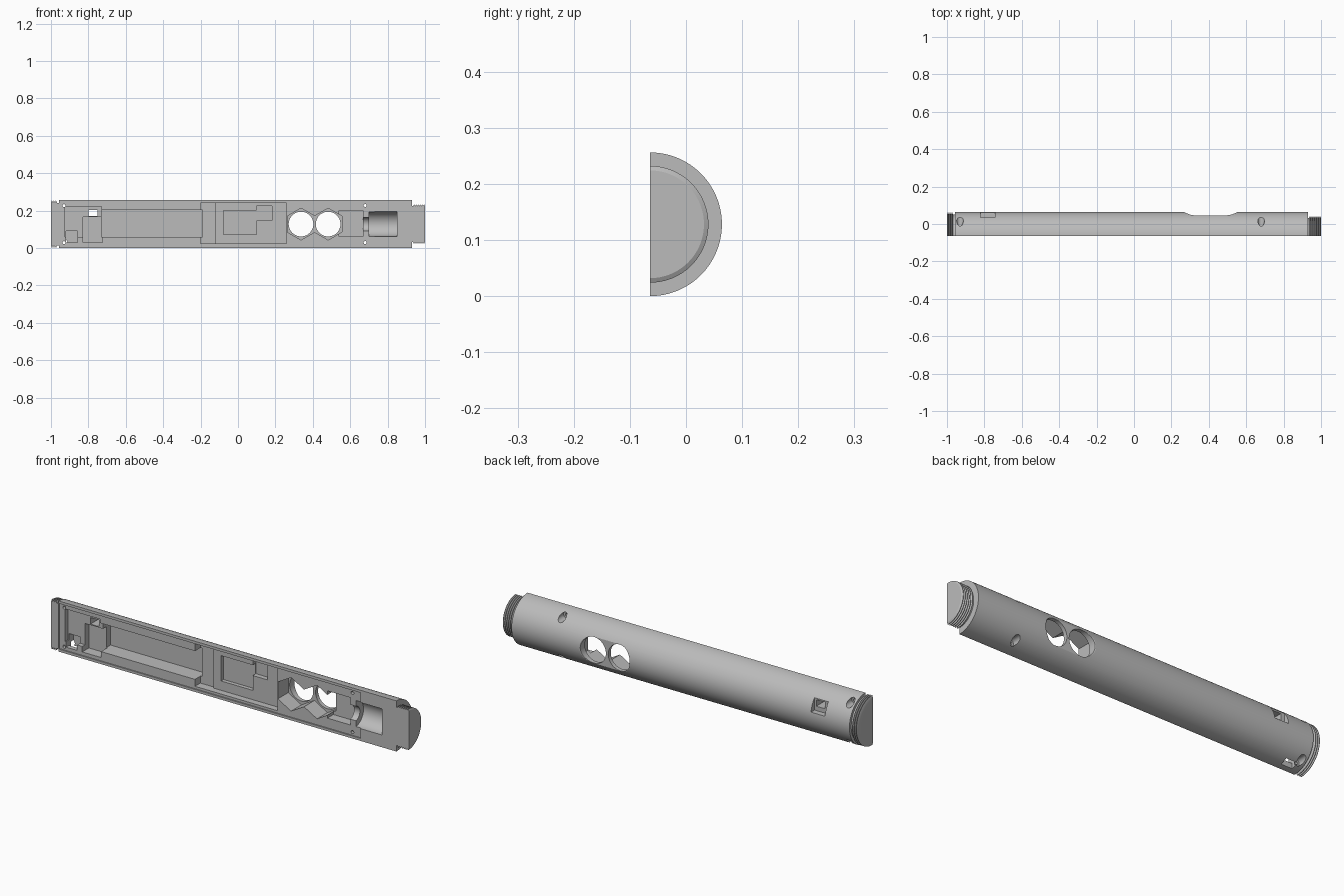
import bpy, bmesh, math
from mathutils import Matrix

old = bpy.data.objects.get("Cube")
if old:
    bpy.data.objects.remove(old, do_unlink=True)

R = 0.128        # tube radius
FACE = -0.064    # plane where the tube is split
OPEN = -0.12     # cutters start in front of the split plane
FLOOR = -0.058   # shallow recess level

grey = bpy.data.materials.new("plain grey")
grey.use_nodes = True
grey.diffuse_color = (0.5, 0.5, 0.5, 1)
grey.node_tree.nodes["Principled BSDF"].inputs["Base Color"].default_value = (0.5, 0.5, 0.5, 1)


def to_object(bm, name):
    bmesh.ops.recalc_face_normals(bm, faces=bm.faces)
    mesh = bpy.data.meshes.new(name)
    bm.to_mesh(mesh)
    bm.free()
    mesh.materials.append(grey)
    obj = bpy.data.objects.new(name, mesh)
    bpy.context.collection.objects.link(obj)
    return obj


def half_lathe(name, profile, steps=64):
    """Sweep an (x, radius) profile half a turn and close the flat side."""
    bm = bmesh.new()
    rows = []
    for i in range(steps + 1):
        a = math.pi * i / steps
        rows.append([bm.verts.new((x, FACE + r * math.sin(a), R + r * math.cos(a)))
                     for x, r in profile])
    ends = [bm.verts.new((profile[k][0], FACE, R)) for k in (0, -1)]
    for a, b in zip(rows, rows[1:]):
        for k in range(len(profile) - 1):
            bm.faces.new((a[k], a[k + 1], b[k + 1], b[k]))
        bm.faces.new((ends[0], a[0], b[0]))
        bm.faces.new((ends[1], b[-1], a[-1]))
    bm.faces.new([ends[0]] + rows[0] + [ends[1]] + rows[-1][::-1])
    return to_object(bm, name)


def thread(x0, x1, crest, root, turns):
    """Sawtooth ridges between two x positions."""
    pitch = (x1 - x0) / turns
    points = []
    for i in range(turns):
        x = x0 + i * pitch
        points += [(x, root), (x + pitch * 0.4, crest), (x + pitch * 0.6, crest)]
    return points + [(x1, root)]


cutters = []


def cut_box(x0, x1, y1, z0, z1, y0=OPEN):
    bm = bmesh.new()
    bmesh.ops.create_cube(bm, size=1)
    for v in bm.verts:
        v.co = (x1 if v.co.x > 0 else x0, y1 if v.co.y > 0 else y0, z1 if v.co.z > 0 else z0)
    cutters.append(to_object(bm, "pocket_cutter"))


def cut_round(axis, a, b, radius, u, v, sides=48):
    """Cylinder or prism along x (u=y, v=z) or along y (u=x, v=z)."""
    bm = bmesh.new()
    bmesh.ops.create_cone(bm, cap_ends=True, segments=sides, radius1=radius,
                          radius2=radius, depth=b - a)
    mid = (a + b) / 2
    if axis == "x":
        m = Matrix.Translation((mid, u, v)) @ Matrix.Rotation(math.pi / 2, 4, "Y")
    else:
        m = Matrix.Translation((u, mid, v)) @ Matrix.Rotation(math.pi / 2, 4, "X")
    bm.transform(m)
    cutters.append(to_object(bm, "round_cutter"))


def cut_prism(points, z0, z1):
    """Extrude an (x, y) outline upwards."""
    bm = bmesh.new()
    face = bm.faces.new([bm.verts.new((x, y, z0)) for x, y in points])
    top = bmesh.ops.extrude_face_region(bm, geom=[face])["geom"]
    bmesh.ops.translate(bm, vec=(0, 0, z1 - z0),
                        verts=[g for g in top if isinstance(g, bmesh.types.BMVert)])
    cutters.append(to_object(bm, "window_cutter"))


# Half tube with a threaded neck on each end
profile = (thread(-1, -0.968, 0.126, 0.114, 3) + [(-0.958, 0.114), (-0.958, R), (0.93, R), (0.93, 0.096)]
           + thread(0.936, 1, 0.104, 0.096, 6))
shell = half_lathe("half_tube_shell", profile)

# Shallow recess inside the rim
cut_box(-0.958, 0.73, FLOOR, 0.013, 0.243)

# Bores at both ends
cut_round("x", -1.1, -0.95, 0.092, FACE, R)
cut_round("x", 0.797, 1.1, 0.088, FACE, R)
cut_round("x", 0.7, 0.85, 0.066, FACE, R)
cut_round("x", 0.62, 0.75, 0.037, FACE, R)

# Switch bay at the left end
cut_box(-0.925, -0.73, -0.035, 0.058, 0.222)
cut_box(-0.83, -0.725, -0.005, 0.03, 0.165)
cut_box(-0.8, -0.752, 0.1, 0.17, 0.203)
cut_box(-0.92, -0.858, 0.0, 0.03, 0.09)
cut_box(-0.92, -0.858, 0.0, -0.02, 0.05, -0.035)

# Long trough and wide board bay
cut_box(-0.73, -0.19, 0.025, 0.06, 0.203)
cut_box(-0.2, -0.12, -0.015, 0.025, 0.24)
cut_box(-0.125, 0.26, -0.025, 0.025, 0.24)
cut_box(-0.077, 0.1, -0.005, 0.072, 0.2)
cut_box(0.1, 0.182, 0.0, 0.147, 0.225)

# Button seats, round windows and the bay next to them
for x in (0.337, 0.482):
    cut_round("y", OPEN, 0.025, 0.085, x, R, 6)
    cut_round("y", OPEN, 0.2, 0.066, x, R)
cut_box(0.54, 0.668, -0.01, 0.062, 0.2)

# Flattened outside face around the windows
cut_prism([(0.25, 0.075), (0.275, 0.06), (0.3, 0.05), (0.33, 0.045), (0.49, 0.045),
           (0.52, 0.05), (0.545, 0.06), (0.57, 0.075)], 0.0, 2 * R)

# Outside slot around the switch opening
cut_box(-0.82, -0.742, 0.1, 0.148, 0.212, 0.034)

# Screw holes with wider seats on the outside
for x in (-0.93, 0.68):
    for side in (-1, 1):
        z = R + side * 0.099
        cut_round("y", OPEN, 0.1, 0.008, x, z, 20)
        cut_round("y", -0.02, 0.1, 0.018, x, z, 28)

# Carve the shell, then remove the cutters
bpy.ops.object.select_all(action="DESELECT")
bpy.context.view_layer.objects.active = shell
shell.select_set(True)
for cutter in cutters:
    cutter.hide_render = True
    mod = shell.modifiers.new("carve", "BOOLEAN")
    mod.operation = "DIFFERENCE"
    mod.solver = "EXACT"
    mod.object = cutter
    bpy.ops.object.modifier_apply(modifier=mod.name)
    bpy.data.objects.remove(cutter, do_unlink=True)

bpy.ops.object.shade_smooth_by_angle(angle=math.radians(25))
